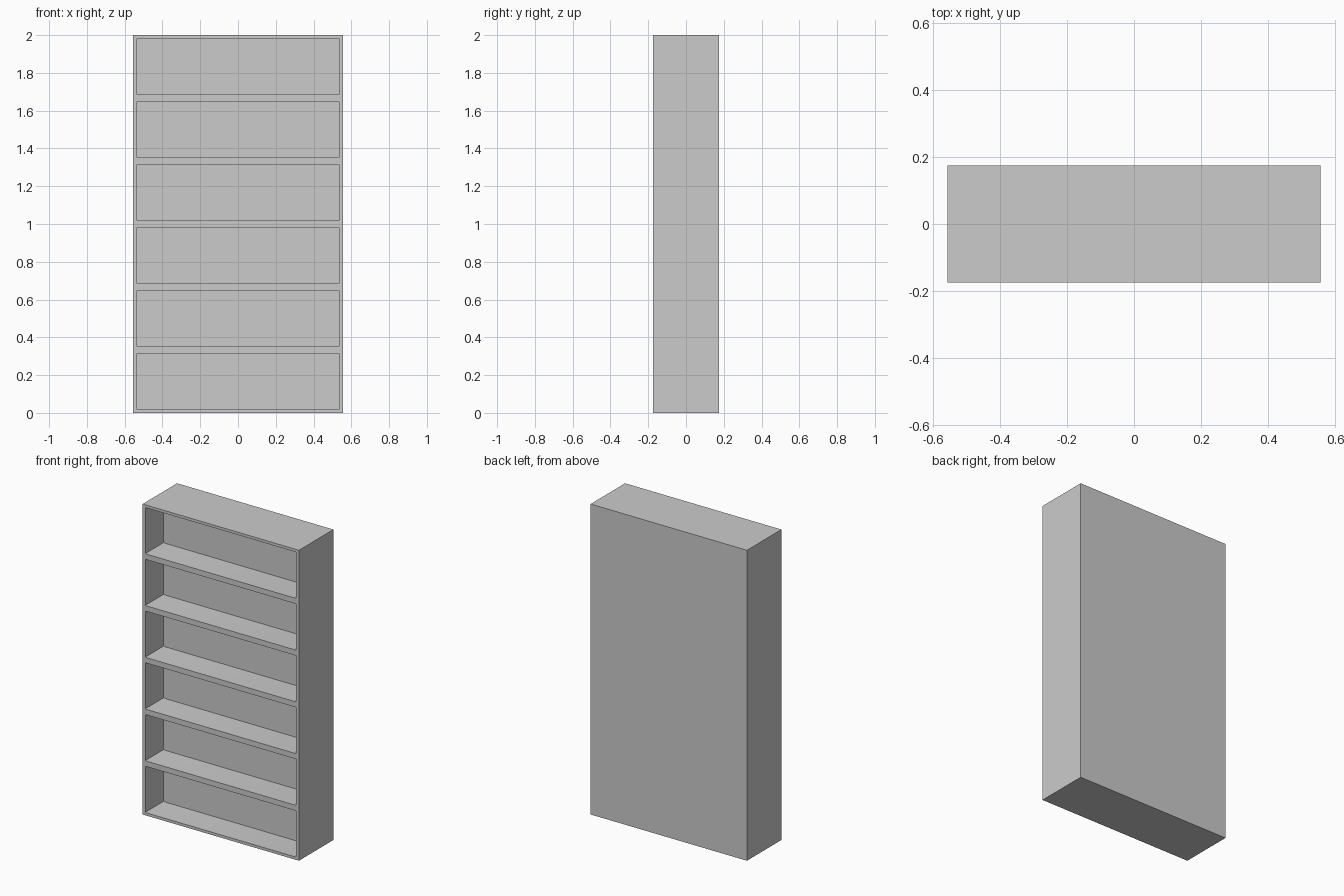
import bpy, bmesh
from mathutils import Matrix

if "Cube" in bpy.data.objects:
    bpy.data.objects.remove(bpy.data.objects["Cube"])

W, D, H = 1.114, 0.35, 2.0      # outer case
BAYS = 6
PITCH = H / BAYS
OPEN_W, OPEN_H = 1.074, 0.298   # bay opening
BAY_DEPTH = 0.185
RADIUS = 0.006                  # small rounding of the opening corners


def add_box(bm, size, centre):
    m = Matrix.Translation(centre) @ Matrix.Diagonal((*size, 1.0))
    return bmesh.ops.create_cube(bm, size=1.0, matrix=m)["verts"]


def make_object(name, bm):
    mesh = bpy.data.meshes.new(name)
    bm.to_mesh(mesh)
    bm.free()
    obj = bpy.data.objects.new(name, mesh)
    bpy.context.collection.objects.link(obj)
    return obj


# Solid outer case
bm = bmesh.new()
add_box(bm, (W, D, H), (0, 0, H / 2))
case = make_object("bookcase", bm)

# Six bay cutters, poking out of the front, with rounded corners
bm = bmesh.new()
poke = 0.05
for i in range(BAYS):
    verts = add_box(bm, (OPEN_W, BAY_DEPTH + poke, OPEN_H),
                    (0, -D / 2 + (BAY_DEPTH - poke) / 2, (i + 0.5) * PITCH))
    edges = {e for v in verts for e in v.link_edges
             if abs(e.verts[0].co.y - e.verts[1].co.y) > 0.1}
    bmesh.ops.bevel(bm, geom=list(edges), offset=RADIUS, segments=3,
                    profile=0.5, affect='EDGES')
cutter = make_object("bay_cutter", bm)
cutter.hide_render = True

# Carve the bays, leaving shelves, sides and back
mod = case.modifiers.new("bays", 'BOOLEAN')
mod.operation = 'DIFFERENCE'
mod.solver = 'EXACT'
mod.object = cutter
bpy.context.view_layer.objects.active = case
case.select_set(True)
bpy.ops.object.modifier_apply(modifier=mod.name)
bpy.data.objects.remove(cutter)
bpy.ops.object.shade_smooth_by_angle()
